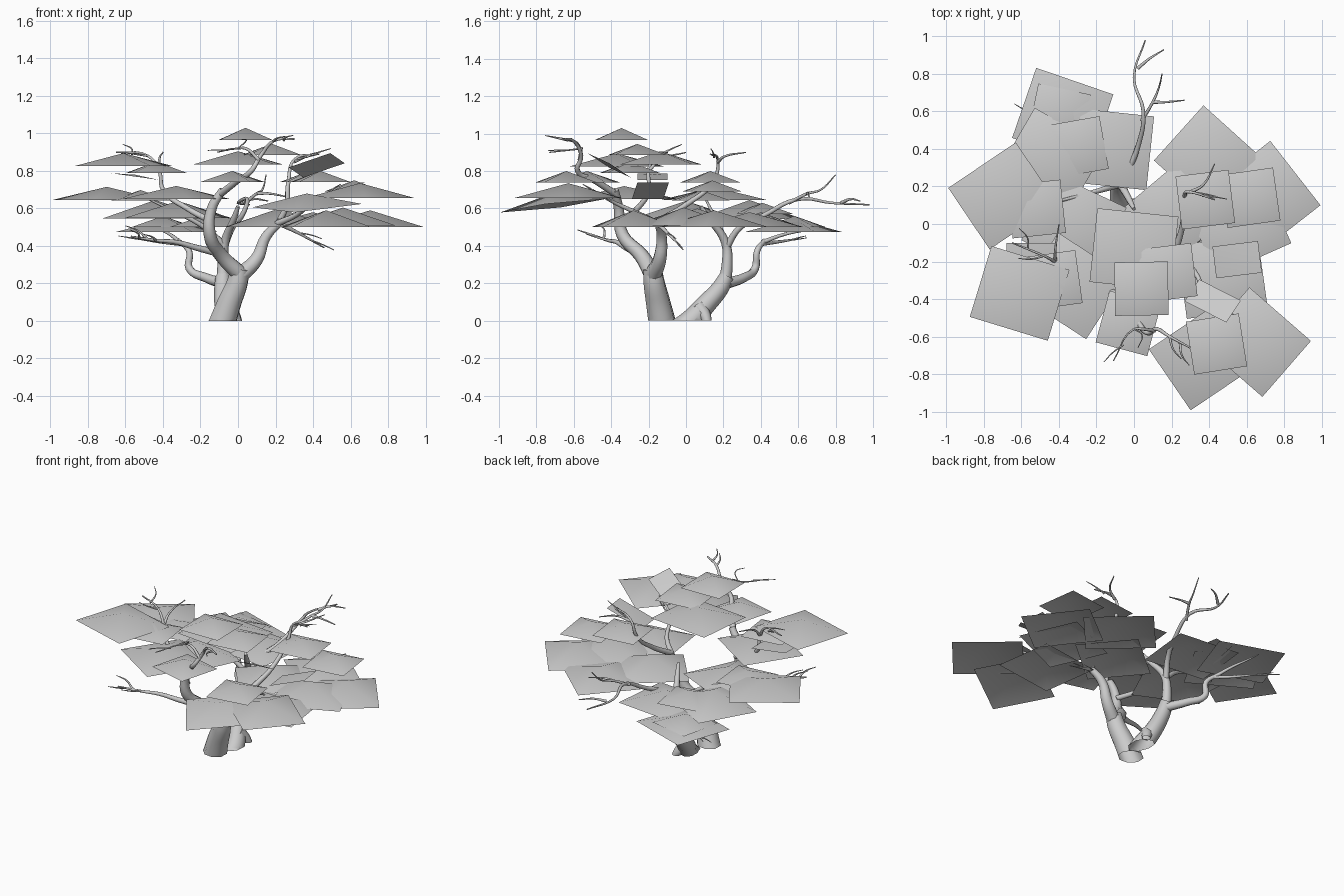
import bpy
import bmesh
import random
from math import radians
from mathutils import Matrix, Vector, Euler

if "Cube" in bpy.data.objects:
    bpy.data.objects.remove(bpy.data.objects["Cube"], do_unlink=True)

random.seed(4)

grey = bpy.data.materials.new("plain_grey")
grey.use_nodes = True
grey.diffuse_color = (0.6, 0.6, 0.6, 1)
grey.node_tree.nodes["Principled BSDF"].inputs["Base Color"].default_value = grey.diffuse_color


def add_object(name, mesh):
    mesh.materials.clear()
    mesh.materials.append(grey)
    for face in mesh.polygons:
        face.use_smooth = True
    obj = bpy.data.objects.new(name, mesh)
    bpy.context.collection.objects.link(obj)
    return obj


def pad(name, x, y, z, turn, width, depth, rise=.07, tilt=(0, 0)):
    """Open, shallow four-sided foliage canopy with its rim at height z."""
    bm = bmesh.new()
    corners = [bm.verts.new((sx * width / 2, sy * depth / 2, 0))
               for sx, sy in ((-1, -1), (1, -1), (1, 1), (-1, 1))]
    peak = bm.verts.new((0, 0, rise))
    for i, corner in enumerate(corners):
        bm.faces.new((corner, corners[(i + 1) % len(corners)], peak))
    turn_matrix = Euler((radians(tilt[0]), radians(tilt[1]), radians(turn))).to_matrix().to_4x4()
    bm.transform(Matrix.Translation((x, y, z)) @ turn_matrix)
    mesh = bpy.data.meshes.new(name)
    bm.to_mesh(mesh)
    bm.free()
    add_object(name, mesh)


def large_pad(name, x, y, z, turn, rise=.07, tilt=(0, 0)):
    pad(name, x, y, z, turn, .435, .395, rise, tilt)


def small_pad(name, x, y, z, turn, rise=.06):
    pad(name, x, y, z, turn, .285, .285, rise)


def limb(name, start, end, *points, forks=0):
    """Tapering limb through the points, with optional forked twigs near its tip."""
    curve = bpy.data.curves.new(name, "CURVE")
    curve.dimensions = "3D"
    curve.bevel_depth = 1
    curve.bevel_resolution = 2
    curve.resolution_u = 5
    curve.use_fill_caps = True

    def add_path(path, first, last):
        spline = curve.splines.new("BEZIER")
        spline.bezier_points.add(len(path) - 1)
        for i, (knot, place) in enumerate(zip(spline.bezier_points, path)):
            knot.co = place
            knot.handle_left_type = knot.handle_right_type = "AUTO"
            knot.radius = first + (last - first) * i / (len(path) - 1)

    add_path(points, start, end)
    before, tip = Vector(points[-2]), Vector(points[-1])
    heading = (tip - before).normalized()
    for i in range(forks):
        root = before.lerp(tip, i / forks)
        sway = Vector((random.uniform(-1, 1), random.uniform(-1, 1), random.uniform(0, .5)))
        bend = root + (heading + sway).normalized() * .07
        add_path((root, bend, bend + (heading + sway * .4).normalized() * .07), end * 1.5, .002)
    helper = bpy.data.objects.new(name + "_path", curve)
    bpy.context.collection.objects.link(helper)
    bpy.context.view_layer.update()
    mesh = bpy.data.meshes.new_from_object(helper.evaluated_get(bpy.context.evaluated_depsgraph_get()))
    bpy.data.objects.remove(helper, do_unlink=True)
    # Trim anything below the ground
    bm = bmesh.new()
    bm.from_mesh(mesh)
    bmesh.ops.bisect_plane(bm, geom=bm.verts[:] + bm.edges[:] + bm.faces[:], plane_co=(0, 0, 0),
                           plane_no=(0, 0, 1), clear_inner=True)
    bm.to_mesh(mesh)
    bm.free()
    add_object(name, mesh)


# Front trunk and its main forks
limb("front_trunk", .083, .052, (-.1, -.12, -.06), (-.08, -.13, 0), (-.045, -.15, .1), (-.005, -.17, .2), (.01, -.18, .28))
limb("front_left_fork", .046, .02, (.01, -.18, .25), (-.09, -.24, .35), (-.15, -.34, .46),
     (-.14, -.36, .6), (-.08, -.38, .7))
limb("front_right_fork", .046, .02, (.01, -.18, .24), (.1, -.14, .33), (.15, -.13, .45), (.23, -.15, .53))
limb("crown_branch", .02, .005, (-.09, -.38, .68), (0, -.49, .75), (.07, -.58, .8), (.12, -.56, .88),
     (.19, -.6, .96), (.3, -.66, .97), forks=2)
limb("crown_twig", .01, .003, (.11, -.57, .86), (.04, -.56, .92), (0, -.56, .92), (-.11, -.73, .9), forks=2)
limb("left_branch", .018, .004, (-.14, -.34, .53), (-.27, -.26, .6), (-.4, -.2, .7),
     (-.42, -.2, .8), (-.48, -.17, .88), (-.65, -.1, .9), forks=2)
limb("left_twig", .01, .003, (-.42, -.2, .8), (-.42, -.14, .86), (-.4, 0, .9))
limb("left_low_branch", .02, .005, (-.1, -.26, .36), (-.22, -.32, .39), (-.33, -.37, .42),
     (-.44, -.42, .43), (-.57, -.48, .45), forks=3)
limb("right_branch", .018, .005, (.21, -.15, .52), (.32, -.25, .57), (.4, -.4, .64), (.55, -.5, .7), forks=2)
limb("right_high_branch", .018, .004, (.22, -.15, .53), (.26, 0, .62), (.27, .15, .75),
     (.3, .17, .86), (.43, .13, .89), forks=2)
limb("right_high_twig", .01, .003, (.3, .17, .85), (.37, .21, .88), (.43, .32, .9))
limb("right_low_twig", .014, .003, (.22, -.15, .52), (.32, -.1, .47), (.46, -.02, .39), forks=2)

# Rear trunk and its main forks
limb("rear_trunk", .07, .04, (-.03, -.04, -.06), (-.04, .03, 0), (-.07, .1, .08), (-.08, .18, .17), (-.08, .22, .24))
limb("root_spur", .045, .02, (-.05, .07, .07), (-.02, .1, .03), (.01, .12, -.03))
limb("rear_upright", .036, .01, (-.08, .2, .18), (-.08, .22, .3), (-.07, .21, .42), (-.02, .12, .55), (0, .08, .61))
limb("rear_long_branch", .02, .004, (-.08, .21, .38), (-.03, .29, .5), (.02, .41, .56),
     (.05, .6, .65), (0, .78, .63), (.06, .98, .62))
limb("rear_twig", .01, .003, (.04, .55, .63), (.1, .65, .68), (.13, .72, .7), (.15, .8, .78))
limb("rear_side_twig", .01, .003, (.1, .65, .68), (.16, .65, .68), (.27, .66, .66))
limb("rear_end_twig", .01, .003, (.02, .83, .63), (.08, .88, .65), (.16, .93, .64))
limb("rear_left_branch", .03, .012, (-.08, .22, .2), (-.17, .31, .23), (-.26, .37, .28), (-.26, .38, .37), (-.32, .42, .43))
limb("rear_left_twig", .012, .003, (-.29, .4, .41), (-.4, .48, .42), (-.48, .55, .43), (-.55, .6, .44), forks=2)
limb("rear_left_high_twig", .012, .003, (-.31, .41, .42), (-.36, .52, .46), (-.4, .62, .48), (-.42, .7, .49))
limb("rear_cross_branch", .018, .005, (-.08, .21, .41), (-.18, .18, .5), (-.33, .14, .58), (-.5, .1, .66))

# Top canopies
small_pad("summit_pad", .04, -.345, .965, 1, .065)
small_pad("upper_right_pad", .18, -.26, .885, 7)
large_pad("upper_middle_pad", 0, -.135, .835, -6)
large_pad("upper_left_pad", -.61, -.37, .825, -17)
small_pad("upper_left_small_pad", -.435, -.3, .79, 8)
small_pad("upper_front_pad", -.03, -.53, .74, -15)
small_pad("upper_front_right_pad", .44, -.64, .74, 9)
small_pad("upper_rear_right_pad", .38, .13, .74, 7)

# Small tilted canopies
pad("tilted_high_pad", .42, -.41, .83, -27, .26, .15, .01, (-22, -17))
pad("tilted_low_pad", .55, -.19, .695, 7, .26, .17, .01, (0, -20))
pad("tilted_left_pad", -.55, -.18, .77, 0, .26, .16, .01, (0, 8))

# Middle canopies
large_pad("left_pad", -.7, .15, .645, 34)
large_pad("middle_left_pad", -.33, -.33, .65, -33)
large_pad("front_right_pad", .65, -.63, .655, -41, .08)
large_pad("front_pad", .37, -.71, .615, 34, .065, (4, -6))
small_pad("right_small_pad", .62, .14, .69, 8)
small_pad("left_small_pad", -.52, .08, .643, 6, .055)
large_pad("inner_left_pad", -.32, 0, .55, -25, .09)

# Low canopies
large_pad("rear_left_pad", -.38, .575, .475, -19)
small_pad("rear_left_small_pad", -.4, .58, .5, -12)
large_pad("rear_pad", -.13, .4, .5, -6, .08)
small_pad("rear_small_pad", -.3, .41, .57, 10)
large_pad("rear_inner_pad", -.44, .34, .545, -30, .1)
large_pad("rear_right_pad", .4, .34, .5, -42, .08)
large_pad("right_pad", .705, .15, .5, 128, .09)
large_pad("right_inner_pad", .56, -.01, .51, 24, .095)
large_pad("right_middle_pad", .47, -.28, .5, 8, .09)
large_pad("centre_pad", .22, .06, .5, 40, .1)
